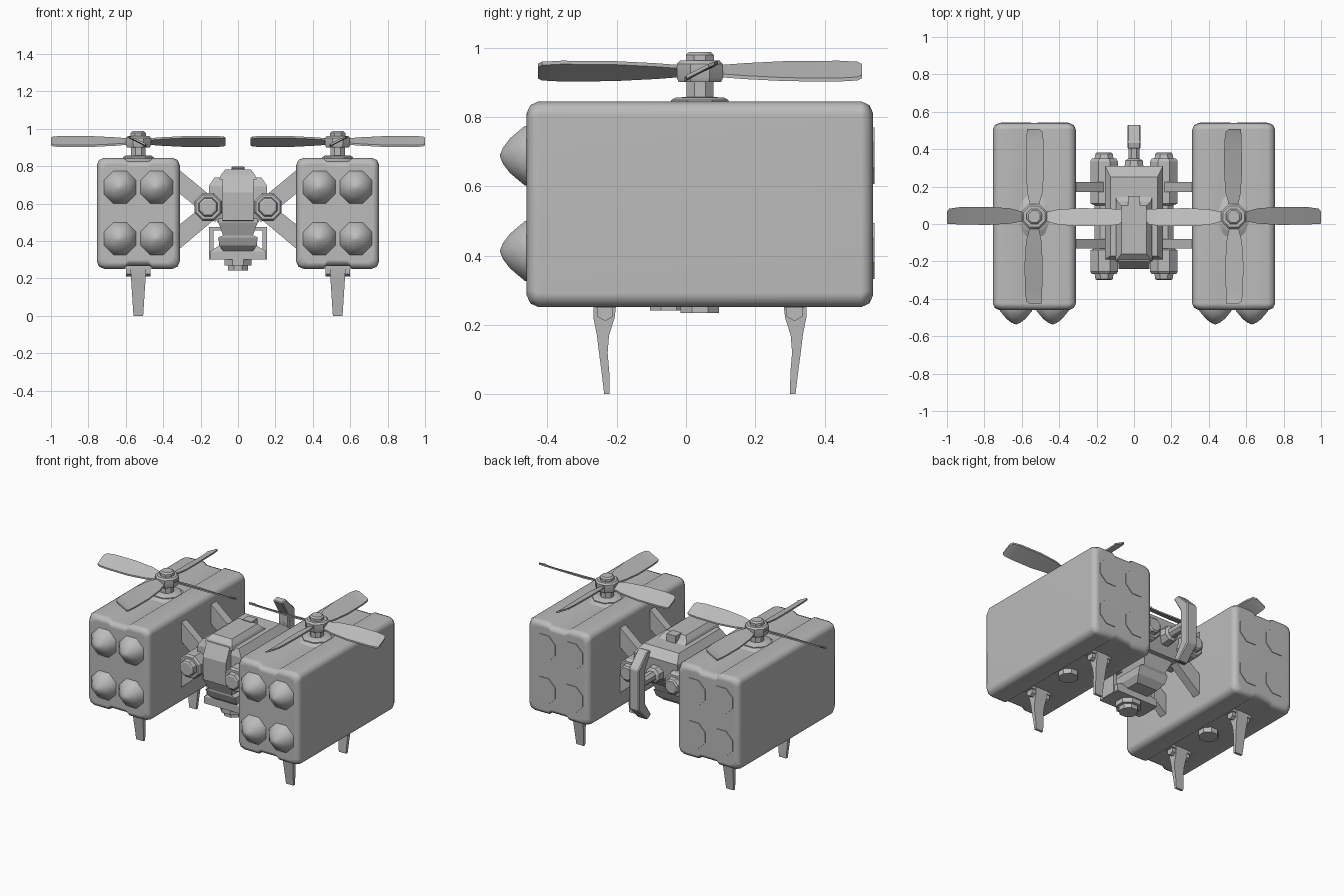
import bpy, bmesh, math
from mathutils import Vector, Matrix

if "Cube" in bpy.data.objects:
    bpy.data.objects.remove(bpy.data.objects["Cube"])

grey = bpy.data.materials.new("matte grey")
grey.diffuse_color = (0.5, 0.5, 0.5, 1)
grey.use_nodes = True
grey.node_tree.nodes["Principled BSDF"].inputs["Base Color"].default_value = grey.diffuse_color


def finish(bm, name, mirror=False, smooth=0, bevel=0):
    bmesh.ops.recalc_face_normals(bm, faces=bm.faces)
    me = bpy.data.meshes.new(name)
    bm.to_mesh(me)
    bm.free()
    ob = bpy.data.objects.new(name, me)
    bpy.context.collection.objects.link(ob)
    me.materials.append(grey)
    if bevel:
        b = ob.modifiers.new("bevel", 'BEVEL')
        b.width, b.segments, b.limit_method = bevel, 1, 'ANGLE'
    if mirror:
        ob.modifiers.new("mirror", 'MIRROR')
    if smooth:
        bpy.context.view_layer.objects.active = ob
        ob.select_set(True)
        bpy.ops.object.shade_smooth_by_angle(angle=math.radians(smooth))
        ob.select_set(False)
    return ob


def loft(bm, rings):
    """Skin a list of equal-length point rings and cap both ends."""
    vs = [[bm.verts.new(p) for p in r] for r in rings]
    n = len(vs[0])
    for a, b in zip(vs, vs[1:]):
        for i in range(n):
            bm.faces.new((a[i], a[(i + 1) % n], b[(i + 1) % n], b[i]))
    bm.faces.new(vs[0])
    bm.faces.new(vs[-1])


def turned(bm, centre, axis, profile, sides=8):
    """Stack of regular polygons; profile lists (distance along axis, radius)."""
    c = Vector(centre)
    rings = []
    for d, r in profile:
        ring = []
        for i in range(sides):
            a = math.tau * (i + 0.5) / sides
            u, v = r * math.cos(a), r * math.sin(a)
            off = {'x': (d, u, v), 'y': (u, d, v), 'z': (u, v, d)}[axis]
            ring.append(c + Vector(off))
        rings.append(ring)
    loft(bm, rings)


def slab(bm, pts, axis, lo, hi):
    """Extrude a 2D outline along x (points y,z) or along y (points x,z)."""
    if axis == 'x':
        loft(bm, [[(t, a, b) for a, b in pts] for t in (lo, hi)])
    else:
        loft(bm, [[(a, t, b) for a, b in pts] for t in (lo, hi)])


def tiers(bm, levels):
    """Stack of rectangles: (z, half width, y front, y back)."""
    loft(bm, [[(-w, a, z), (w, a, z), (w, b, z), (-w, b, z)] for z, w, a, b in levels])


def box(bm, x0, x1, y0, y1, z0, z1):
    slab(bm, [(x0, z0), (x1, z0), (x1, z1), (x0, z1)], 'y', y0, y1)


PX, PZ, W, H = 0.533, 0.548, 0.222, 0.297

# Launcher pods: rounded box with a shallow channel along top and bottom
quarter = [(W, H - 0.04), (W - 0.012, H - 0.012), (W - 0.04, H), (0.08, H), (0.06, H - 0.016)]
top = quarter + [(-x, z) for x, z in reversed(quarter)]
outline = top + [(-x, -z) for x, z in top]
bm = bmesh.new()
rings = []
for y, inset in ((-0.46, 0.035), (-0.449, 0.011), (-0.425, 0), (0.505, 0), (0.529, 0.011), (0.54, 0.035)):
    rings.append([(PX + x * (1 - inset / W), y, PZ + z * (1 - inset / H)) for x, z in outline])
loft(bm, rings)
pod = finish(bm, "launcher_pod", True, 50)
pod.modifiers.new("weighted", 'WEIGHTED_NORMAL')

# Rocket noses at the front, round tube ends at the back
noses, ends = bmesh.new(), bmesh.new()
for x in (PX - 0.098, PX + 0.098):
    for z in (0.413, 0.688):
        turned(noses, (x, 0, z), 'y', [(-0.44, 0.096), (-0.465, 0.093), (-0.508, 0.054), (-0.528, 0.025), (-0.536, 0.004)])
        turned(ends, (x, 0, z), 'y', [(0.53, 0.088), (0.544, 0.088)])
finish(noses, "rocket_nose", True, 50)
finish(ends, "tube_end", True)

# Rotor masts and hubs
bm = bmesh.new()
turned(bm, (PX, 0.04, 0), 'z', [(0.82, 0.13), (0.842, 0.09), (0.848, 0.09), (0.856, 0.075), (0.857, 0.042), (0.9, 0.042),
       (0.9, 0.066), (0.912, 0.072), (0.952, 0.072), (0.962, 0.062), (0.962, 0.044), (0.978, 0.044), (0.987, 0.034)])
turned(bm, (PX, 0.04, 0), 'z', [(0.235, 0.06), (0.28, 0.06)])
finish(bm, "rotor_hub", True, 35)

# Rotor blades: pitched, tapered slabs, four per hub
bm = bmesh.new()
stations = [(0.05, 0.022, -0.022, 0.012), (0.13, 0.044, -0.038, 0.018), (0.25, 0.052, -0.045, 0.024),
            (0.40, 0.05, -0.042, 0.025), (0.455, 0.042, -0.04, 0.022), (0.467, 0.025, -0.038, 0.016)]
for k in range(4):
    spin = Matrix.Translation((PX, 0.04, 0.932)) @ Matrix.Rotation(k * math.pi / 2, 4, 'Z')
    rings = []
    for r, hi, lo, rise in stations:
        t = 0.005
        pts = [(r, hi, rise - t), (r, hi, rise + t), (r, lo, -rise + t), (r, lo, -rise - t)]
        rings.append([spin @ Vector(p) for p in pts])
    loft(bm, rings)
finish(bm, "rotor_blade", True, 25)

# Curved landing legs with hinge brackets
bm = bmesh.new()
leg = [(-0.227, 0.27), (-0.227, 0.22), (-0.217, 0.17), (-0.211, 0.12), (-0.203, 0.06), (-0.196, 0),
       (-0.180, 0), (-0.181, 0.06), (-0.186, 0.12), (-0.182, 0.17), (-0.166, 0.22), (-0.16, 0.27)]
for flip in (1, -1):
    pts = [(0.04 + flip * (y - 0.08 + 0.0), z) for y, z in leg]
    n = len(pts)
    widths = [0.026 + 0.016 * min(1, z / 0.25) for _, z in pts]
    loft(bm, [[(PX + s * w, y, z) for (y, z), w in zip(pts, widths)] for s in (-1, 1)])
    turned(bm, (PX, 0.04 - flip * 0.273, 0.237), 'x', [(-0.065, 0.026), (0.065, 0.026)], 6)
    box(bm, PX - 0.078, PX + 0.078, 0.01 - flip * 0.273, 0.07 - flip * 0.273, 0.25, 0.28)
finish(bm, "landing_leg", True, 25)

# Crossed struts joining pods to the body
bm = bmesh.new()
for y0, y1 in ((-0.13, -0.08), (0.17, 0.225)):
    slab(bm, [(0.32, 0.785), (0.32, 0.66), (0.12, 0.50), (0.12, 0.62)], 'y', y0, y1)
    slab(bm, [(0.32, 0.352), (0.32, 0.482), (0.12, 0.64), (0.12, 0.52)], 'y', y0, y1)
finish(bm, "cross_strut", True)

# Side engines
bm = bmesh.new()
turned(bm, (0.16, 0, 0.582), 'y', [(-0.3, 0.04), (-0.295, 0.05), (-0.268, 0.055), (-0.268, 0.07), (-0.255, 0.08),
       (-0.14, 0.08), (-0.13, 0.055), (0.1, 0.055), (0.11, 0.08), (0.335, 0.08), (0.35, 0.07),
       (0.35, 0.055), (0.375, 0.05), (0.383, 0.04)])
finish(bm, "side_engine", True)

# Central hull with top hatch, nose plate and tapering belly
bm = bmesh.new()
tiers(bm, [(0.5, 0.11, -0.17, 0.25), (0.58, 0.155, -0.19, 0.3), (0.695, 0.155, -0.19, 0.31), (0.74, 0.125, -0.17, 0.25)])
finish(bm, "hull")
bm = bmesh.new()
tiers(bm, [(0.73, 0.1, -0.2, 0.16), (0.755, 0.09, -0.19, 0.12), (0.782, 0.068, -0.16, 0.1)])
box(bm, -0.032, 0.032, 0.09, 0.15, 0.73, 0.787)
finish(bm, "top_hatch")
bm = bmesh.new()
slab(bm, [(-0.14, 0.5), (-0.235, 0.51), (-0.24, 0.66), (-0.2, 0.745), (-0.14, 0.75)], 'x', -0.082, 0.082)
finish(bm, "nose_plate")
bm = bmesh.new()
tiers(bm, [(0.34, 0.075, -0.12, 0.12), (0.375, 0.1, -0.16, 0.16), (0.42, 0.105, -0.18, 0.18),
           (0.43, 0.08, -0.18, 0.19), (0.5, 0.105, -0.21, 0.22), (0.52, 0.105, -0.21, 0.22)])
finish(bm, "belly")

# Sensor turret under the belly, held by side brackets
bm = bmesh.new()
box(bm, 0.132, 0.155, -0.1, 0.0, 0.3, 0.47)
box(bm, 0.09, 0.155, -0.1, 0.0, 0.455, 0.475)
finish(bm, "turret_bracket", True)
bm = bmesh.new()
tiers(bm, [(0.3, 0.15, -0.13, 0.03), (0.345, 0.15, -0.13, 0.03), (0.375, 0.1, -0.11, 0.01)])
turned(bm, (0, -0.05, 0), 'z', [(0.242, 0.058), (0.27, 0.058), (0.27, 0.078), (0.305, 0.078)])
finish(bm, "sensor_turret")

# Tail fin: upright bar with ends bent forward, on a short boom
bm = bmesh.new()
slab(bm, [(0.40, 0.79), (0.44, 0.80), (0.53, 0.71), (0.53, 0.45), (0.44, 0.36),
          (0.40, 0.38), (0.46, 0.47), (0.46, 0.69)], 'x', -0.035, 0.035)
finish(bm, "tail_fin", bevel=0.006)
bm = bmesh.new()
turned(bm, (0, 0, 0.6), 'y', [(0.27, 0.06), (0.34, 0.05), (0.35, 0.032), (0.48, 0.032)])
finish(bm, "tail_boom")
